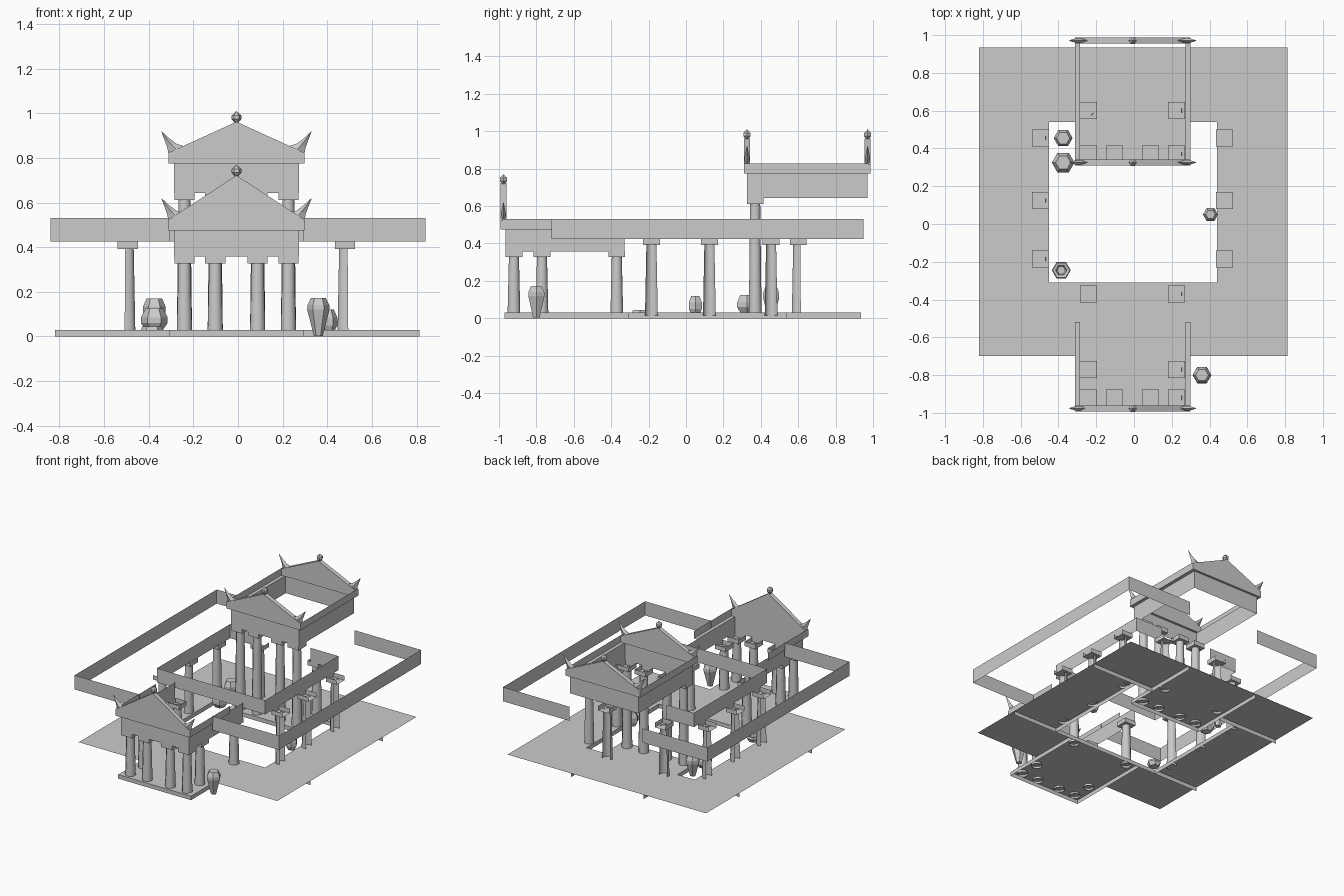
import bpy, bmesh, math
from mathutils import Vector

if "Cube" in bpy.data.objects:
    bpy.data.objects.remove(bpy.data.objects["Cube"])

CX = -0.007  # axis of the building


def finish(name, bm, smooth=False):
    bmesh.ops.remove_doubles(bm, verts=bm.verts, dist=1e-5)
    me = bpy.data.meshes.new(name)
    bm.to_mesh(me)
    bm.free()
    ob = bpy.data.objects.new(name, me)
    bpy.context.collection.objects.link(ob)
    if smooth:
        bpy.context.view_layer.objects.active = ob
        ob.select_set(True)
        bpy.ops.object.shade_smooth_by_angle(angle=math.radians(65))
        ob.select_set(False)
    return ob


def quad(bm, *pts):
    bm.faces.new([bm.verts.new(p) for p in pts])


def wall(bm, a, b, z0, z1):
    """Thin upright sheet from a to b; outside is on the right of a->b."""
    quad(bm, (*a, z0), (*b, z0), (*b, z1), (*a, z1))


def revolve(bm, x, y, prof, n, start=0, keep=None):
    """Rings of n sides from (radius, z) points, optionally only some sides."""
    def pt(r, z, i):
        t = start + i * 2 * math.pi / n
        return (x + r * math.cos(t), y + r * math.sin(t), z)
    for (r0, z0), (r1, z1) in zip(prof, prof[1:]):
        for i in range(n if keep is None else keep):
            pts = [pt(r0, z0, i), pt(r0, z0, i + 1), pt(r1, z1, i + 1), pt(r1, z1, i)]
            if r0 == 0:
                pts.pop(0)
            elif r1 == 0:
                pts.pop()
            quad(bm, *pts)


# Floor plates
bm = bmesh.new()
for x0, x1, y0, y1 in [(-.82, -.45, -.31, .54), (.44, .813, -.31, .54),
                       (-.82, .813, -.70, -.31), (-.82, .813, .54, .935),
                       (CX - .3, CX + .3, -.97, -.70), (CX - .3, CX + .3, .32, .54)]:
    quad(bm, (x0, y0, .03), (x1, y0, .03), (x1, y1, .03), (x0, y1, .03))
finish("floor", bm)

# Floor edges under the plates
L, R = CX - .3, CX + .3
bm = bmesh.new()
for a, b in [((L, -.97), (R, -.97)), ((R, -.97), (R, -.31)), ((L, -.31), (L, -.97)),
             ((.813, -.31), (-.82, -.31)), ((-.82, .54), (L, .54)), ((R, .54), (.813, .54)),
             ((L, .32), (R, .32)), ((R, .32), (R, .935)), ((L, .935), (L, .32)),
             ((-.45, -.31), (-.45, .54)), ((.44, .54), (.44, -.31))]:
    wall(bm, a, b, 0, .03)
finish("floor_edges", bm)

# Colonnade bands, outer and inner
bm = bmesh.new()
F, B, W = -.72, .95, .84
for a, b in [((-W, F), (L, F)), ((R, F), (W, F)), ((W, F), (W, B)), ((W, B), (R, B)),
             ((L, B), (-W, B)), ((-W, B), (-W, F))]:
    wall(bm, a, b, .425, .53)
finish("outer_band", bm)
bm = bmesh.new()
for a, b in [((.44, -.31), (-.45, -.31)), ((-.45, -.31), (-.45, .55)), ((.44, .55), (.44, -.31)),
             ((-.45, .55), (-.22, .55)), ((.21, .55), (.44, .55))]:
    wall(bm, a, b, .425, .53)
finish("inner_band", bm)


# Columns with square capitals
def column(name, x, y, top, facing=None):
    bm = bmesh.new()
    prof = [(.037, .015), (.029, top - .03)]
    if facing is None:
        revolve(bm, x, y, prof, 8, math.pi / 8)
    else:  # only the sides facing the court
        revolve(bm, x, y, prof, 8, facing - math.radians(112.5), 5)
    ob = finish(name, bm, True)
    bm = bmesh.new()
    c, z = .045, top - .033
    p = [(x - c, y - c), (x + c, y - c), (x + c, y + c), (x - c, y + c)]
    for i in range(4):
        mid = ((Vector(p[i]) + Vector(p[(i + 1) % 4])) / 2 - Vector((x, y))).normalized()
        if facing is None or mid.dot(Vector((math.cos(facing), math.sin(facing)))) > -.5:
            wall(bm, p[i], p[(i + 1) % 4], z, top)
    quad(bm, *[(*q, z) for q in reversed(p)])
    finish(name.replace("column", "capital"), bm)


for x in (-.233, -.095, .095, .233):
    column("porch_column", CX + x, -.92, .36)
    column("hall_column", CX + x, .37, .645)
for s in (-1, 1):
    for y in (-.77, -.37):
        column("porch_column", CX + s * .233, y, .36)
    for y in (-.185, .125, .455):
        column("side_column", CX + s * .487, y, .425, math.pi if s > 0 else 0)
    column("back_column", CX + s * .233, .60, .425, -math.pi / 2)


# Pediment: gabled slab with recessed triangle, corner horns and ball
def pediment(name, y0, y1, z, apex):
    bm = bmesh.new()
    out = [(-.305, z), (.305, z), (.305, z + .048), (0, apex), (-.305, z + .048)]
    f = [bm.verts.new((CX + x, y0, h)) for x, h in out]
    b = [bm.verts.new((CX + x, y1, h)) for x, h in out]
    front, back = bm.faces.new(f), bm.faces.new(b[::-1])
    for i in range(5):
        j = (i + 1) % 5
        bm.faces.new((f[j], f[i], b[i], b[j]))
    bmesh.ops.inset_individual(bm, faces=[front, back], thickness=.024, depth=-.008)
    finish(name, bm)
    y = (y0 + y1) / 2
    for s in (-1, 1):
        bm = bmesh.new()
        rings = []
        for a, c, d in [((.235, z + .078), (.305, z + .048), .012),
                        ((.268, z + .088), (.312, z + .078), .014),
                        ((.30, z + .112), (.322, z + .105), .009),
                        ((.334, z + .143), (.336, z + .142), .002)]:
            m = ((a[0] + c[0]) / 2, (a[1] + c[1]) / 2)
            rings.append([bm.verts.new((CX + s * px, y + py, pz)) for px, py, pz in
                          [(*[a[0]], 0, a[1]), (m[0], d, m[1]), (c[0], 0, c[1]), (m[0], -d, m[1])]])
        for r, q in zip(rings, rings[1:]):
            for i in range(4):
                bm.faces.new((r[i], r[(i + 1) % 4], q[(i + 1) % 4], q[i]))
        bm.faces.new(rings[-1])
        bmesh.ops.recalc_face_normals(bm, faces=bm.faces)
        finish(name + "_horn", bm)
    bm = bmesh.new()
    revolve(bm, CX, y, [(.008, apex - .005), (.022, apex + .012), (.022, apex + .028), (0, apex + .048)], 6)
    finish(name + "_ball", bm)


# Beams and side cornices below the gables
def beam(name, y0, y1, z0, z1, z2, cornice_end, closed):
    bm = bmesh.new()
    l, r = CX - .28, CX + .28
    wall(bm, (l, y0), (r, y0), z0, z1)
    wall(bm, (r, y0), (r, y1), z0, z1)
    wall(bm, (l, y1), (l, y0), z0, z1)
    if closed:
        wall(bm, (r, y1), (l, y1), z0, z1)
    ya, yb = y0 - .015, cornice_end
    for s in (-1, 1):
        i, o = CX + s * .28, CX + s * .305
        quad(bm, (i, ya, z1), (i, yb, z1), (o, yb, z1), (o, ya, z1))
        a, b = ((o, ya), (o, yb)) if s > 0 else ((o, yb), (o, ya))
        wall(bm, a, b, z1, z2)
    finish(name, bm)


beam("porch_beam", -.965, -.33, .358, .475, .53, -.52, False)
pediment("porch_pediment", -.992, -.96, .475, .722)
beam("hall_beam", .325, .97, .643, .775, .828, .975, True)
pediment("hall_pediment_front", .31, .342, .775, .962)
pediment("hall_pediment_back", .955, .987, .775, .962)

# Jars and the low basin, six sided
jars = [("tall_jar", .36, -.80, [(0, .003), (.02, .003), (.05, .12), (.049, .14), (.034, .172), (0, .172)]),
        ("small_jar", .405, .05, [(0, .02), (.025, .02), (.04, .05), (.04, .085), (.025, .12), (0, .12)]),
        ("round_jar", -.375, .325, [(0, .02), (.035, .025), (.06, .06), (.06, .085), (.04, .125), (0, .125)]),
        ("upright_jar", -.375, .455, [(0, .01), (.02, .01), (.05, .11), (.05, .135), (.035, .17), (0, .17)]),
        ("basin", -.385, -.245, [(0, .003), (.035, .003), (.05, .03), (.045, .045), (.03, .042), (.022, .02), (0, .02)])]
for name, x, y, prof in jars:
    bm = bmesh.new()
    revolve(bm, x, y, prof, 6)
    finish(name, bm)
